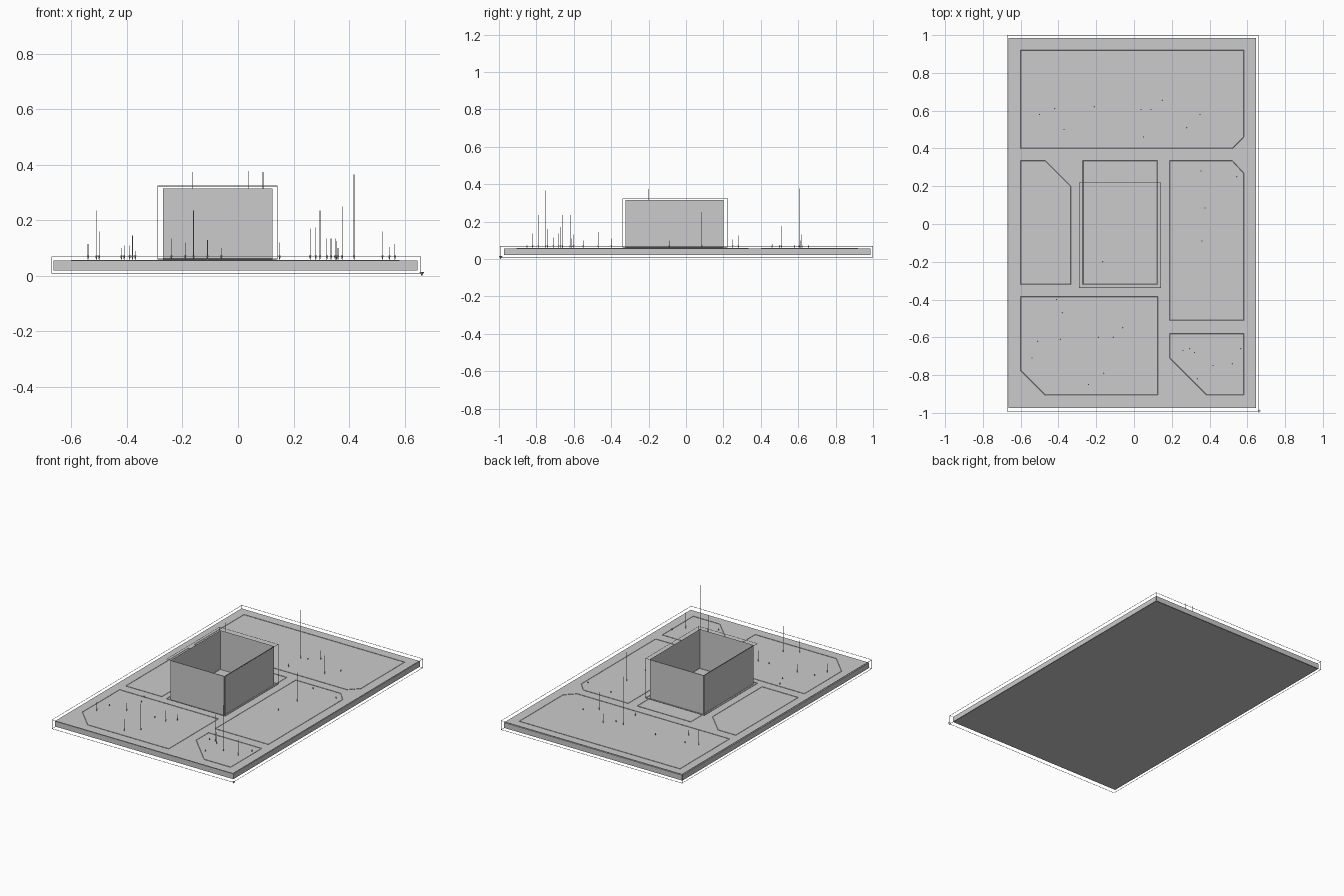
import bpy, bmesh
from mathutils import Vector, Matrix


def finish(bm, name):
    mesh = bpy.data.meshes.new(name)
    bm.to_mesh(mesh)
    bm.free()
    obj = bpy.data.objects.new(name, mesh)
    bpy.context.collection.objects.link(obj)
    return obj


def rod(bm, a, b, r1, r2=None, sides=4):
    a, b = Vector(a), Vector(b)
    d = b - a
    rot = d.to_track_quat('Z', 'Y').to_matrix().to_4x4()
    bmesh.ops.create_cone(bm, cap_ends=True, segments=sides, radius1=r1,
                          radius2=r1 if r2 is None else r2, depth=d.length,
                          matrix=Matrix.Translation((a + b) / 2) @ rot)


def box_mesh(lo, hi):
    lo, hi = Vector(lo), Vector(hi)
    bm = bmesh.new()
    bmesh.ops.create_cube(bm, size=1, matrix=Matrix.Translation((lo + hi) / 2)
                          @ Matrix.Diagonal((*(hi - lo), 1)))
    return bm


def wire_box(name, lo, hi, r=0.0014):
    # twelve thin bars along the edges of a box
    bm = bmesh.new()
    src = box_mesh(lo, hi)
    for e in src.edges:
        rod(bm, e.verts[0].co, e.verts[1].co, r)
    src.free()
    return finish(bm, name)


TOP = 0.055

# Ground slab
finish(box_mesh((-0.664, -0.973, 0.02), (0.647, 0.986, TOP)), "ground_slab")

# Open-topped building block made of single-sheet walls
bm = box_mesh((-0.27, -0.323, TOP), (0.124, 0.201, 0.315))
bmesh.ops.delete(bm, geom=[f for f in bm.faces if abs(f.normal.z) > 0.5],
                 context='FACES_ONLY')
finish(bm, "open_block_walls")

# Fine wire outlines standing off the slab and the block
wire_box("slab_wire_outline", (-0.671, -0.992, 0.010), (0.658, 0.9986, 0.069))
wire_box("block_wire_outline", (-0.289, -0.337, 0.061), (0.141, 0.220, 0.324))

# Small corner marker at the outline's lower front right
bm = bmesh.new()
rod(bm, (0.662, -0.991, 0.015), (0.662, -0.991, 0.0), 0.009, 0.0)
finish(bm, "corner_marker")

# Plot boundaries drawn on the slab
plots = [
    [(-0.6, 0.92), (0.58, 0.92), (0.58, 0.46), (0.52, 0.40), (-0.6, 0.40)],
    [(0.19, 0.335), (0.52, 0.335), (0.58, 0.27), (0.58, -0.51), (0.19, -0.51)],
    [(0.19, -0.58), (0.58, -0.58), (0.58, -0.905), (0.385, -0.905), (0.19, -0.71)],
    [(-0.6, -0.385), (0.125, -0.385), (0.125, -0.905), (-0.47, -0.905), (-0.6, -0.775)],
    [(-0.6, 0.335), (-0.47, 0.335), (-0.335, 0.20), (-0.335, -0.32), (-0.6, -0.32)],
    [(-0.27, 0.335), (0.124, 0.335), (0.124, -0.32), (-0.27, -0.32)],
]
bm = bmesh.new()
for pts in plots:
    for p, q in zip(pts, pts[1:] + pts[:1]):
        rod(bm, (*p, TOP + 0.001), (*q, TOP + 0.001), 0.0014)
finish(bm, "plot_boundaries")

# Thin downward marker needles with pointed heads: x, y, top height
needles = [
    (-0.51, -0.62, .235), (-0.39, -0.61, .11), (-0.41, -0.40, .11), (-0.19, -0.60, .12),
    (-0.38, -0.47, .145), (-0.24, -0.85, .135), (-0.06, -0.55, .10), (-0.16, -0.79, .235),
    (-0.11, -0.60, .13), (-0.54, -0.71, .115), (0.26, -0.67, .17), (0.32, -0.68, .135),
    (0.418, -0.75, .365), (0.335, -0.82, .135), (0.52, -0.74, .16), (0.565, -0.66, .115),
    (0.295, -0.66, .235), (0.375, 0.085, .25), (0.355, 0.28, .125), (0.36, -0.09, .10),
    (-0.165, -0.20, .375), (0.037, 0.605, .377), (0.09, 0.605, .375), (0.05, 0.46, .08),
    (0.15, 0.655, .12), (0.28, 0.51, .175), (0.35, 0.58, .135), (0.545, 0.25, .105),
    (-0.42, 0.61, .10), (-0.50, 0.58, .16), (-0.37, 0.50, .09), (-0.21, 0.62, .13),
]
bm = bmesh.new()
for x, y, h in needles:
    rod(bm, (x, y, TOP + 0.018), (x, y, h), 0.0012)
    rod(bm, (x, y, TOP), (x, y, TOP + 0.018), 0.0, 0.004)
finish(bm, "marker_needles")
